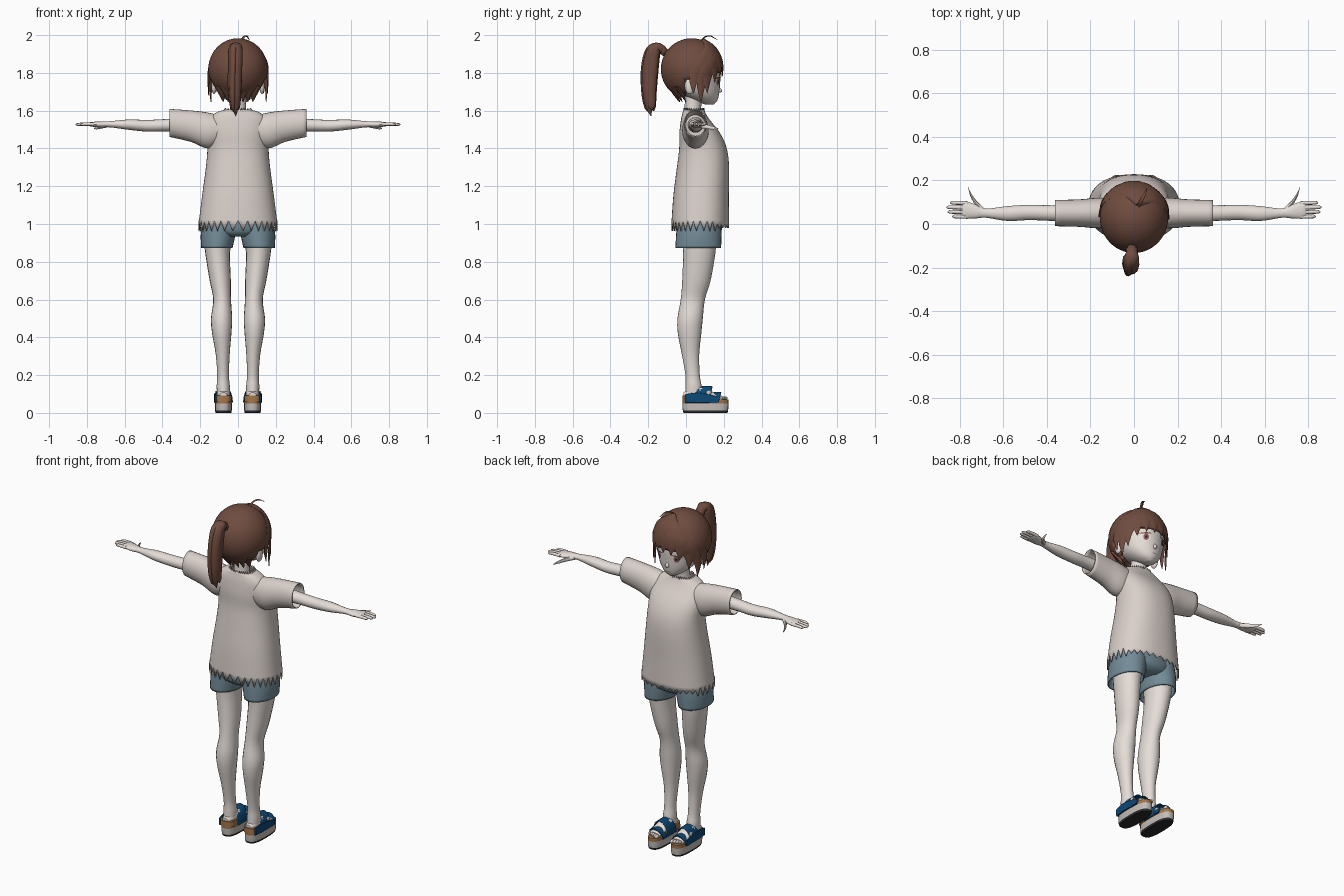
import bpy, bmesh, math
from mathutils import Vector
from mathutils.bvhtree import BVHTree

cube = bpy.data.objects.get("Cube")
if cube:
    bpy.data.objects.remove(cube)


def material(name, *rgb):
    m = bpy.data.materials.new(name)
    m.use_nodes = True
    m.diffuse_color = (*rgb, 1)
    m.node_tree.nodes["Principled BSDF"].inputs["Base Color"].default_value = (*rgb, 1)
    return m


SKIN = material("skin", .78, .72, .68)
SHIRT = material("shirt_cloth", .70, .63, .59)
HAIR = material("brown_hair", .16, .072, .05)
DENIM = material("blue_grey_denim", .17, .26, .31)
BLUE = material("blue_strap", .004, .065, .18)
CORK = material("cork", .36, .18, .07)
SOLE = material("pale_sole", .55, .51, .48)
TREAD = material("dark_tread", .025, .025, .027)
WHITE = material("eye_white", .85, .83, .82)
IRIS = material("rose_brown", .32, .12, .10)

X, Y, Z = Vector((1, 0, 0)), Vector((0, 1, 0)), Vector((0, 0, 1))
UPRIGHT = lambda p, t: (X, Y)      # rings lie flat
SIDEWAYS = lambda p, t: (Y, Z)     # rings face along x
FORWARD = lambda p, t: (X, Z)      # rings face along y
HEAD = Vector((0, .03, 1.82))


def radial(p, t):
    """Frame for hair: flat side lies on the head."""
    out = (p - HEAD).normalized()
    side = t.cross(out).normalized()
    return side, side.cross(t).normalized()


def finish(name, bm, *mats, solid=0, angle=50):
    bmesh.ops.recalc_face_normals(bm, faces=bm.faces)
    me = bpy.data.meshes.new(name)
    bm.to_mesh(me)
    bm.free()
    for m in mats:
        me.materials.append(m)
    me.polygons.foreach_set("use_smooth", [True] * len(me.polygons))
    me.set_sharp_from_angle(angle=math.radians(angle))
    ob = bpy.data.objects.new(name, me)
    bpy.context.collection.objects.link(ob)
    if solid:
        mod = ob.modifiers.new("thickness", "SOLIDIFY")
        mod.thickness = solid
    return ob


def spline(rows, steps):
    """Catmull-Rom through rows of numbers."""
    rows = [Vector(r) for r in rows]
    out = []
    for i in range(len(rows) - 1):
        a, b, c, d = (rows[min(max(i + k, 0), len(rows) - 1)] for k in (-1, 0, 1, 2))
        for s in range(steps):
            u = s / steps
            out.append(b + (c - a) * u / 2 + (a - b * 2.5 + c * 2 - d / 2) * u * u
                       + ((b - c) * 1.5 + (d - a) / 2) * u ** 3)
    return out + [rows[-1]]


def sweep(name, rows, mat, frame=UPRIGHT, n=16, steps=4, s=1, power=2, caps=True,
          jag=None, solid=0):
    """Loft rings; each row is x, y, z, half width, half depth."""
    rows = spline(rows, steps)
    bm = bmesh.new()
    rings = []
    for i, r in enumerate(rows):
        p = Vector(r[:3])
        t = Vector(rows[min(i + 1, len(rows) - 1)][:3]) - Vector(rows[max(i - 1, 0)][:3])
        side, up = frame(p, t.normalized())
        ring = []
        for k in range(n):
            a = math.tau * k / n
            c, d = (math.copysign(abs(f(a)) ** (2 / power), f(a)) for f in (math.cos, math.sin))
            v = p + side * c * max(r[3], .0008) + up * d * max(r[4], .0008)
            if jag:
                v.z += jag(i, len(rows), k, v)
            ring.append(bm.verts.new((v.x * s, v.y, v.z)))
        rings.append(ring)
    for a, b in zip(rings, rings[1:]):
        for k in range(n):
            bm.faces.new((a[k], a[(k + 1) % n], b[(k + 1) % n], b[k]))
    if caps:
        bm.faces.new(rings[0])
        bm.faces.new(rings[-1])
    return finish(name, bm, mat, solid=solid)


def ball(name, centre, size, mat):
    bm = bmesh.new()
    bmesh.ops.create_uvsphere(bm, u_segments=16, v_segments=10, radius=1)
    for v in bm.verts:
        v.co = Vector(centre) + Vector(a * b for a, b in zip(v.co, size))
    return finish(name, bm, mat)


# Head, neck and nose
head = sweep("head", [(0, .125, 1.632, .015, .02), (0, .105, 1.652, .055, .06),
                      (0, .075, 1.69, .095, .10), (0, .055, 1.74, .118, .125),
                      (0, .048, 1.80, .13, .135), (0, .04, 1.88, .12, .13),
                      (0, .03, 1.95, .06, .07)], SKIN, n=32)
sweep("neck", [(0, .035, 1.53, .06, .05), (0, .035, 1.60, .044, .043),
               (0, .045, 1.70, .045, .05)], SKIN)
sweep("nose", [(0, .165, 1.735, .004, .004), (0, .178, 1.705, .011, .014),
               (0, .17, 1.693, .005, .004)], SKIN, n=8)

# Face details projected onto the head
tree = BVHTree.FromPolygons([v.co for v in head.data.vertices],
                            [tuple(p.vertices) for p in head.data.polygons])


def plate(name, x, z, rx, rz, mat, lift, tilt=0):
    bm = bmesh.new()
    rings = []
    for q in (.02, .5, 1):
        ring = []
        for k in range(20):
            a = math.tau * k / 20
            px, pz = x + q * rx * math.cos(a), z + q * rz * math.sin(a) + tilt * q * math.cos(a)
            hit = tree.ray_cast(Vector((px, 1, pz)), -Y)[0]
            ring.append(bm.verts.new((px, (hit.y if hit else .1) + lift, pz)))
        rings.append(ring)
    bm.faces.new(rings[0])
    for a, b in zip(rings, rings[1:]):
        for k in range(20):
            bm.faces.new((a[k], a[(k + 1) % 20], b[(k + 1) % 20], b[k]))
    finish(name, bm, mat)


for s, tag in ((1, "left"), (-1, "right")):
    plate(tag + "_eye_white", s * .058, 1.752, .029, .021, WHITE, .002)
    plate(tag + "_iris", s * .056, 1.753, .014, .019, IRIS, .004)
    plate(tag + "_pupil", s * .056, 1.753, .006, .009, TREAD, .005)
    plate(tag + "_lash", s * .06, 1.774, .031, .004, HAIR, .006, s * -.004)
    plate(tag + "_brow", s * .058, 1.802, .028, .003, HAIR, .004, s * -.003)
    ball(tag + "_ear", (s * .127, .02, 1.73), (.014, .027, .042), SKIN)
plate("mouth", 0, 1.668, .018, .002, IRIS, .003)

# Hair cap with the face and ears left open
bm = bmesh.new()
bmesh.ops.create_uvsphere(bm, u_segments=48, v_segments=36, radius=1)
for v in bm.verts:
    v.co = HEAD + Vector((v.co.x * .157, v.co.y * .163, v.co.z * .163))
gone = []
for f in bm.faces:
    c = f.calc_center_median()
    if c.z < 1.672 or (c.y > .05 and c.z < 1.81) or (c.y > -.005 and c.z < 1.765):
        gone.append(f)
bmesh.ops.delete(bm, geom=gone, context="FACES")
finish("hair_cap", bm, HAIR, solid=.02)


def scalp(az, z, swell=1.0):
    h = min(max((max(z, 1.81) - HEAD.z) / .165, -1), 1)
    r = math.sqrt(1 - h * h) * swell
    a = math.radians(az)
    return (.157 * r * math.sin(a), .03 + .165 * r * math.cos(a), z)


# Fringe and side locks fanning out from the parting
for i, (az, end) in enumerate(((-82, 1.68), (-66, 1.645), (-48, 1.70), (-30, 1.755),
                               (-12, 1.78), (6, 1.785), (24, 1.78), (42, 1.75),
                               (60, 1.69), (72, 1.645), (86, 1.69))):
    rows = []
    for q, w in ((0, .012), (.25, .03), (.5, .034), (.75, .026), (1, .001)):
        z = 1.972 + (end - 1.972) * q ** 1.25
        rows.append((*scalp(18 + (az - 18) * min(1, q * 1.5), z), w, .009 * (1 - q) + .002))
    sweep(f"fringe_lock_{i}", rows, HAIR, radial, n=8)

# Nape points below the cap
for i in range(-3, 4):
    x, y = .026 * i, -.06 + .004 * i * i
    sweep(f"nape_lock_{i + 3}", [(x * 1.35, y - .025, 1.73, .02, .01), (x * 1.1, y, 1.69, .018, .012),
                                 (x, y + .025, 1.645, .001, .001)], HAIR, n=8)

# Ponytail in overlapping strands, its band and a stray curl
for i, (dx, dy, w, tip) in enumerate(((0, 0, .036, 1.57), (-.016, .018, .024, 1.60),
                                      (.014, .014, .022, 1.63), (-.012, -.008, .02, 1.59))):
    sweep(f"ponytail_strand_{i}",
          [(-.01, -.10, 1.90, .018, .018), (-.01 + dx / 2, -.145, 1.937, .024, .022),
           (-.012 + dx, -.18 + dy, 1.915, w, .028), (-.014 + dx, -.197 + dy, 1.82, w, .034),
           (-.016 + dx, -.201 + dy, 1.70, w * .9, .028), (-.014 + dx, -.195 + dy, 1.62, w * .5, .018),
           (-.012 + dx, -.185 + dy, tip, .001, .001)], HAIR,
          lambda p, t: (X, t.cross(X).normalized()), n=12)
ball("hair_band", (-.01, -.12, 1.918), (.028, .018, .028), HAIR)
sweep("stray_curl", [(.02, .075, 1.965, .006, .004), (.03, .10, 1.99, .008, .003),
                     (.045, .13, 1.995, .007, .003), (.06, .165, 1.975, .001, .001)],
      HAIR, radial, n=6)


# Shirt body with torn hem and neckline
def torn(i, count, k, v):
    if i == 0:
        return (.012 if v.y > .16 else .028) * (-1) ** k
    return .01 * (-1) ** k if i == count - 1 else 0


sweep("shirt_body", [(0, .075, .99, .21, .153), (0, .08, 1.15, .19, .147), (0, .09, 1.3, .17, .138),
                     (0, .09, 1.40, .162, .126), (0, .073, 1.48, .165, .108),
                     (0, .05, 1.55, .155, .077), (0, .042, 1.59, .115, .06),
                     (0, .042, 1.605, .068, .056)],
      SHIRT, n=64, power=2.3, caps=False, jag=torn, solid=.006)

# Shorts seat
sweep("shorts_seat", [(0, .07, 1.12, .16, .11), (0, .07, 1.02, .188, .125),
                      (0, .068, .96, .17, .118), (0, .065, .935, .09, .09)], DENIM, n=32)

for s, tag in ((1, "left"), (-1, "right")):
    # Sleeve, arm and hand
    sweep(tag + "_sleeve", [(.08, .05, 1.50, .06, .07), (.16, .05, 1.495, .07, .095),
                            (.25, .05, 1.518, .063, .083), (.363, .05, 1.535, .06, .074)],
          SHIRT, SIDEWAYS, n=28, s=s, caps=False, solid=.006)
    sweep(tag + "_arm", [(.18, .05, 1.525, .042, .042), (.37, .05, 1.523, .036, .033),
                         (.48, .053, 1.52, .035, .031), (.58, .048, 1.526, .034, .027),
                         (.68, .05, 1.528, .021, .016), (.73, .058, 1.527, .033, .016),
                         (.775, .065, 1.528, .039, .012), (.79, .065, 1.528, .034, .008)],
          SKIN, SIDEWAYS, s=s)
    for i, reach in enumerate((.835, .855, .86, .845)):
        y = .033 + .021 * i
        sweep(f"{tag}_finger_{i}", [(.765, y, 1.528, .009, .009), (.81, y + .001, 1.529, .009, .009),
                                    (reach - .01, y + .002, 1.527, .008, .007),
                                    (reach, y + .002, 1.526, .002, .002)], SKIN, SIDEWAYS, n=8, s=s)
    sweep(tag + "_thumb", [(.69, .06, 1.524, .014, .012), (.725, .095, 1.517, .014, .012),
                           (.75, .135, 1.51, .01, .009), (.762, .17, 1.506, .002, .002)],
          SKIN, SIDEWAYS, n=8, s=s)

    # Shorts leg, bare leg and foot
    sweep(tag + "_shorts_leg", [(.095, .07, 1.03, .088, .115), (.105, .068, .95, .092, .12),
                                (.112, .065, .873, .083, .121)], DENIM, n=28, s=s, caps=False, solid=.006)
    sweep(tag + "_leg", [(.105, .07, .97, .08, .095), (.108, .07, .85, .066, .086),
                         (.094, .055, .70, .056, .075), (.084, .036, .60, .047, .064),
                         (.087, .022, .50, .056, .067), (.086, .019, .42, .051, .062),
                         (.081, .024, .31, .037, .046), (.079, .035, .20, .031, .038),
                         (.078, .04, .14, .035, .043), (.077, .04, .09, .033, .045)], SKIN, n=20, s=s)
    sweep(tag + "_foot", [(.077, -.012, .09, .02, .018), (.077, .03, .10, .034, .035),
                          (.077, .09, .105, .037, .034), (.078, .15, .086, .041, .02),
                          (.079, .19, .078, .037, .012)], SKIN, FORWARD, s=s)
    for i in range(5):
        ball(f"{tag}_toe_{i}", (s * (.051 + .0145 * i), .204 - .006 * i, .078),
             (.009 - .0005 * i, .017, .01), SKIN)

    # Sandal: layered sole coloured by height
    sole = sweep(tag + "_sandal_sole", [(.077, .103, 0, .041, .115), (.077, .103, .012, .044, .12),
                                        (.077, .103, .05, .044, .122), (.077, .103, .07, .043, .122)],
                 TREAD, n=28, steps=3, s=s, power=2.8)
    for m in (SOLE, CORK):
        sole.data.materials.append(m)
    for f in sole.data.polygons:
        f.material_index = 0 if f.center.z < .011 else 1 if f.center.z < .052 else 2
    sweep(tag + "_heel_cup", [(.077, .025, .06, .043, .044), (.077, .025, .092, .042, .043)],
          CORK, n=20, steps=1, s=s, power=2.6)

    # Straps arching over the foot
    for part, y, half, height in (("rear", .085, .04, .083), ("front", .152, .02, .052)):
        arc = [math.pi * k / 8 for k in range(9)]
        sweep(f"{tag}_{part}_strap", [(.077 + .046 * math.cos(a), y + .015 * math.sin(a),
                                       .055 + height * math.sin(a), half, .004) for a in arc],
              BLUE, lambda p, t: (Y, t.cross(Y).normalized()), n=12, steps=2, s=s, power=5)
    sweep(tag + "_outer_strap", [(.118, -.005, .075, .004, .022), (.122, .06, .08, .004, .027),
                                 (.122, .165, .07, .004, .018)], BLUE, FORWARD, n=12, s=s, power=5)
    ball(tag + "_buckle", (s * .115, .12, .105), (.007, .014, .013), SOLE)
